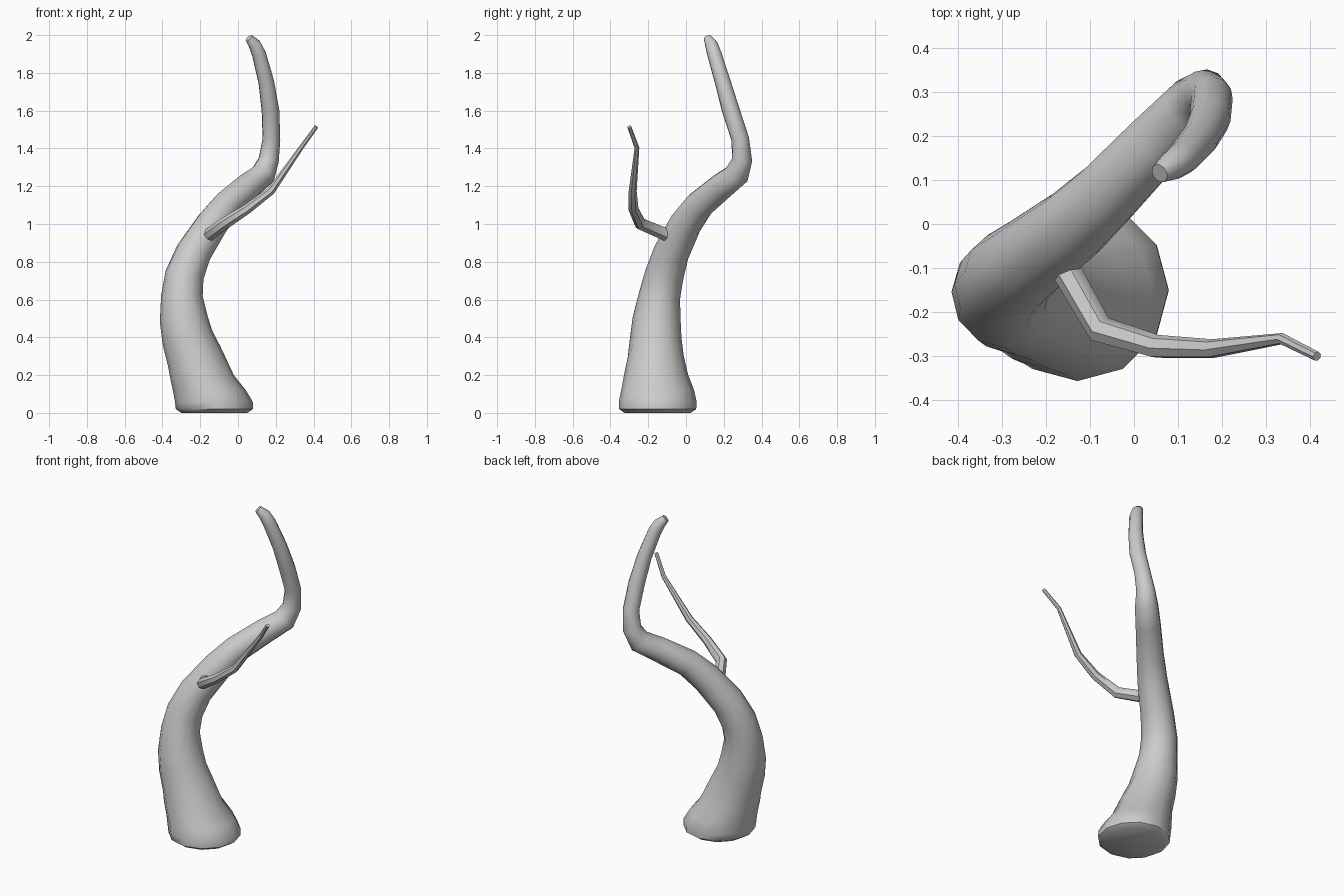
import bpy, bmesh, math
from mathutils import Vector

if "Cube" in bpy.data.objects:
    bpy.data.objects.remove(bpy.data.objects["Cube"])


def tapered_tube(name, rings, sides, flat_below=-1.0):
    """Loft circles of given (x, y, z, radius) along a path, capped at both ends."""
    bm = bmesh.new()
    pts = [Vector(r[:3]) for r in rings]
    up = Vector((0, 0, 1))
    rot = None
    prev_dir = up
    loops = []
    for i, p in enumerate(pts):
        a = pts[max(i - 1, 0)]
        b = pts[min(i + 1, len(pts) - 1)]
        if 0 < i < len(pts) - 1:
            d = ((p - a).normalized() + (b - p).normalized()).normalized()
        else:
            d = (b - a).normalized()
        if p.z < flat_below:
            d = up
        turn = prev_dir.rotation_difference(d)
        rot = turn if rot is None else turn @ rot
        prev_dir = d
        r = rings[i][3]
        loops.append([bm.verts.new(p + rot @ Vector((
            r * math.cos(2 * math.pi * k / sides),
            r * math.sin(2 * math.pi * k / sides), 0))) for k in range(sides)])
    for lo, hi in zip(loops, loops[1:]):
        for k in range(sides):
            n = (k + 1) % sides
            bm.faces.new((lo[k], lo[n], hi[n], hi[k]))
    bm.faces.new(loops[0][::-1])
    bm.faces.new(loops[-1])
    bmesh.ops.recalc_face_normals(bm, faces=bm.faces)
    mesh = bpy.data.meshes.new(name)
    bm.to_mesh(mesh)
    bm.free()
    obj = bpy.data.objects.new(name, mesh)
    bpy.context.collection.objects.link(obj)
    bpy.ops.object.select_all(action='DESELECT')
    obj.select_set(True)
    bpy.context.view_layer.objects.active = obj
    bpy.ops.object.shade_smooth_by_angle(angle=math.radians(50))
    return obj


# Trunk: flared foot, S-shaped bend, tapering tip
tapered_tube("trunk", [
    (-0.125, -0.15, 0.00, 0.175),
    (-0.125, -0.15, 0.02, 0.204),
    (-0.128, -0.15, 0.06, 0.206),
    (-0.152, -0.15, 0.12, 0.193),
    (-0.192, -0.158, 0.20, 0.170),
    (-0.232, -0.16, 0.30, 0.148),
    (-0.268, -0.16, 0.40, 0.136),
    (-0.288, -0.155, 0.50, 0.127),
    (-0.297, -0.14, 0.62, 0.110),
    (-0.283, -0.115, 0.73, 0.103),
    (-0.235, -0.077, 0.85, 0.095),
    (-0.138, -0.003, 1.00, 0.086),
    (-0.06, 0.07, 1.10, 0.078),
    (0.055, 0.19, 1.20, 0.072),
    (0.132, 0.268, 1.26, 0.067),
    (0.163, 0.297, 1.34, 0.054),
    (0.177, 0.287, 1.45, 0.047),
    (0.172, 0.238, 1.60, 0.047),
    (0.150, 0.195, 1.75, 0.042),
    (0.111, 0.150, 1.90, 0.038),
    (0.088, 0.134, 1.95, 0.034),
    (0.058, 0.115, 1.985, 0.022),
], 12, flat_below=0.25)

# Side branch: leaves the trunk forwards, then sweeps up to the right
tapered_tube("branch", [
    (-0.175, -0.06, 0.925, 0.036),
    (-0.155, -0.10, 0.94, 0.035),
    (-0.075, -0.24, 1.00, 0.033),
    (0.05, -0.278, 1.08, 0.027),
    (0.175, -0.283, 1.175, 0.022),
    (0.335, -0.26, 1.405, 0.013),
    (0.415, -0.30, 1.515, 0.011),
], 7)
